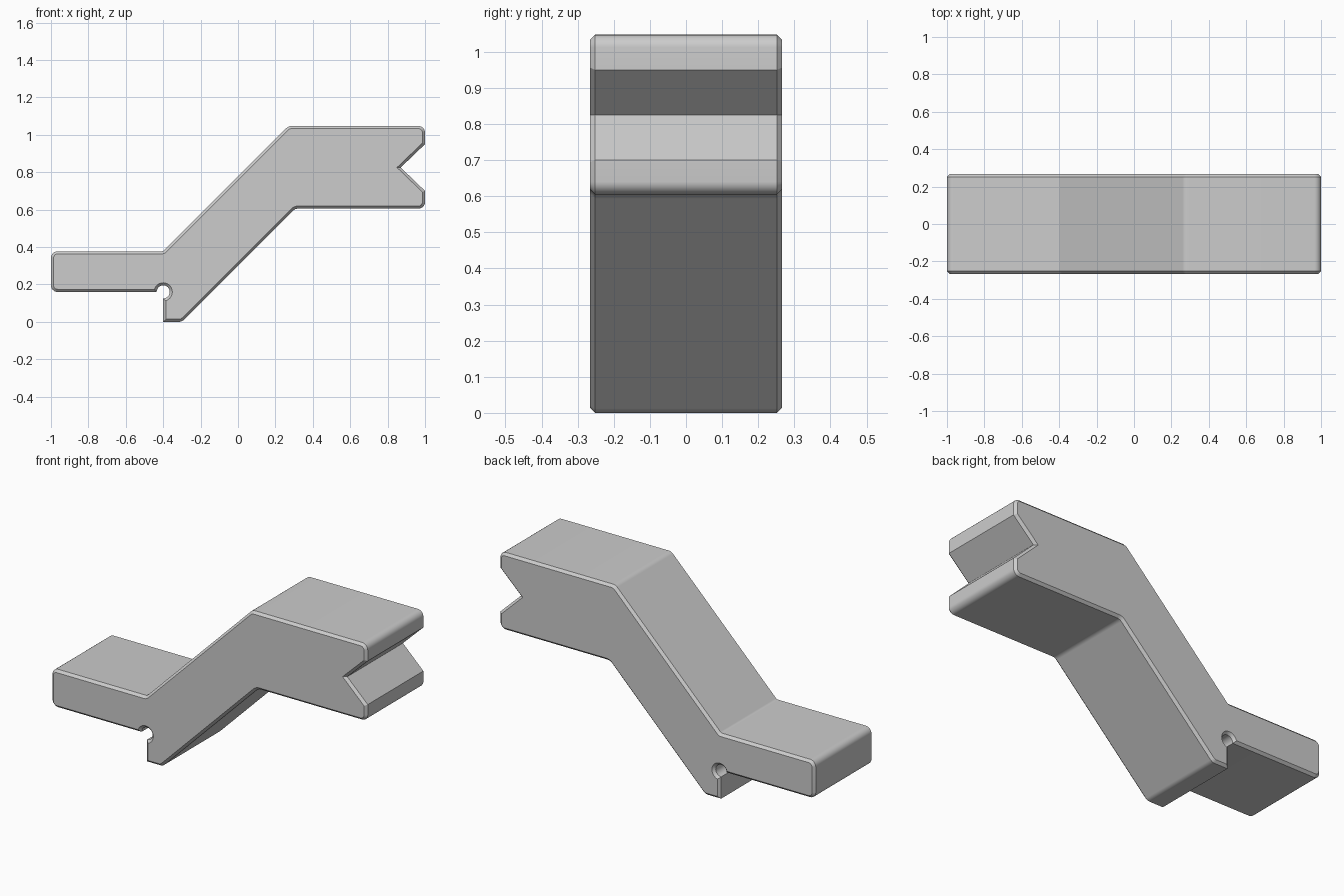
import bpy, bmesh, math
from mathutils import Vector

cube = bpy.data.objects.get("Cube")
if cube:
    bpy.data.objects.remove(cube, do_unlink=True)

HALF_WIDTH = 0.266
CHAMFER = 0.014


def fillet(prev, corner, nxt, radius, steps=6):
    """Points of an arc that rounds one corner of the profile."""
    a, p, b = Vector(prev), Vector(corner), Vector(nxt)
    u, v = (a - p).normalized(), (b - p).normalized()
    half = u.angle(v) / 2
    centre = p + (u + v).normalized() * radius / math.sin(half)
    start = p + u * radius / math.tan(half) - centre
    end = p + v * radius / math.tan(half) - centre
    return [centre + start.lerp(end, i / steps).normalized() * radius
            for i in range(steps + 1)]


# Side profile corners: x, z, rounding radius
corners = [
    (-0.40, 0, 0), (-0.30, 0, 0.04), (0.305, 0.605, 0.04),
    (1, 0.605, 0.035), (1, 0.70, 0), (0.87, 0.825, 0), (1, 0.95, 0),
    (1, 1.047, 0.035), (0.27, 1.047, 0.04), (-0.40, 0.377, 0.02),
    (-1, 0.377, 0.035), (-1, 0.16, 0.035), (-0.435, 0.16, 0),
]
profile = []
for i, (x, z, r) in enumerate(corners):
    if r:
        before, after = corners[i - 1][:2], corners[(i + 1) % len(corners)][:2]
        profile += fillet(before, (x, z), after, r)
    else:
        profile.append(Vector((x, z)))

# Round relief groove where the foot meets the lower shelf
steps = 18
for i in range(1, steps + 1):
    t = math.pi - 1.5 * math.pi * i / steps
    profile.append(Vector((-0.40 + 0.035 * math.cos(t), 0.16 + 0.035 * math.sin(t))))

# Extrude the profile across the width and chamfer both side rims
bm = bmesh.new()
face = bm.faces.new([bm.verts.new((p.x, -HALF_WIDTH, p.y)) for p in profile])
made = bmesh.ops.extrude_face_region(bm, geom=[face], use_keep_orig=True)
moved = [g for g in made["geom"] if isinstance(g, bmesh.types.BMVert)]
bmesh.ops.translate(bm, verts=moved, vec=(0, 2 * HALF_WIDTH, 0))
bmesh.ops.recalc_face_normals(bm, faces=bm.faces)
rims = [e for e in bm.edges if abs(e.verts[0].co.y - e.verts[1].co.y) < 1e-5]
bmesh.ops.bevel(bm, geom=rims, offset=CHAMFER, offset_type='OFFSET',
                segments=1, profile=0.5, affect='EDGES', clamp_overlap=False)
bmesh.ops.recalc_face_normals(bm, faces=bm.faces)

mesh = bpy.data.meshes.new("stepped_bracket")
bm.to_mesh(mesh)
bm.free()
bracket = bpy.data.objects.new("stepped_bracket", mesh)
bpy.context.collection.objects.link(bracket)

# Plain grey material
grey = bpy.data.materials.new("light_grey")
grey.use_nodes = True
colour = (0.604, 0.604, 0.604, 1)
grey.diffuse_color = colour
grey.node_tree.nodes["Principled BSDF"].inputs["Base Color"].default_value = colour
mesh.materials.append(grey)

# Smooth the rounded corners, keep the chamfers crisp
bpy.ops.object.select_all(action='DESELECT')
bracket.select_set(True)
bpy.context.view_layer.objects.active = bracket
bpy.ops.object.shade_smooth_by_angle(angle=math.radians(30))
